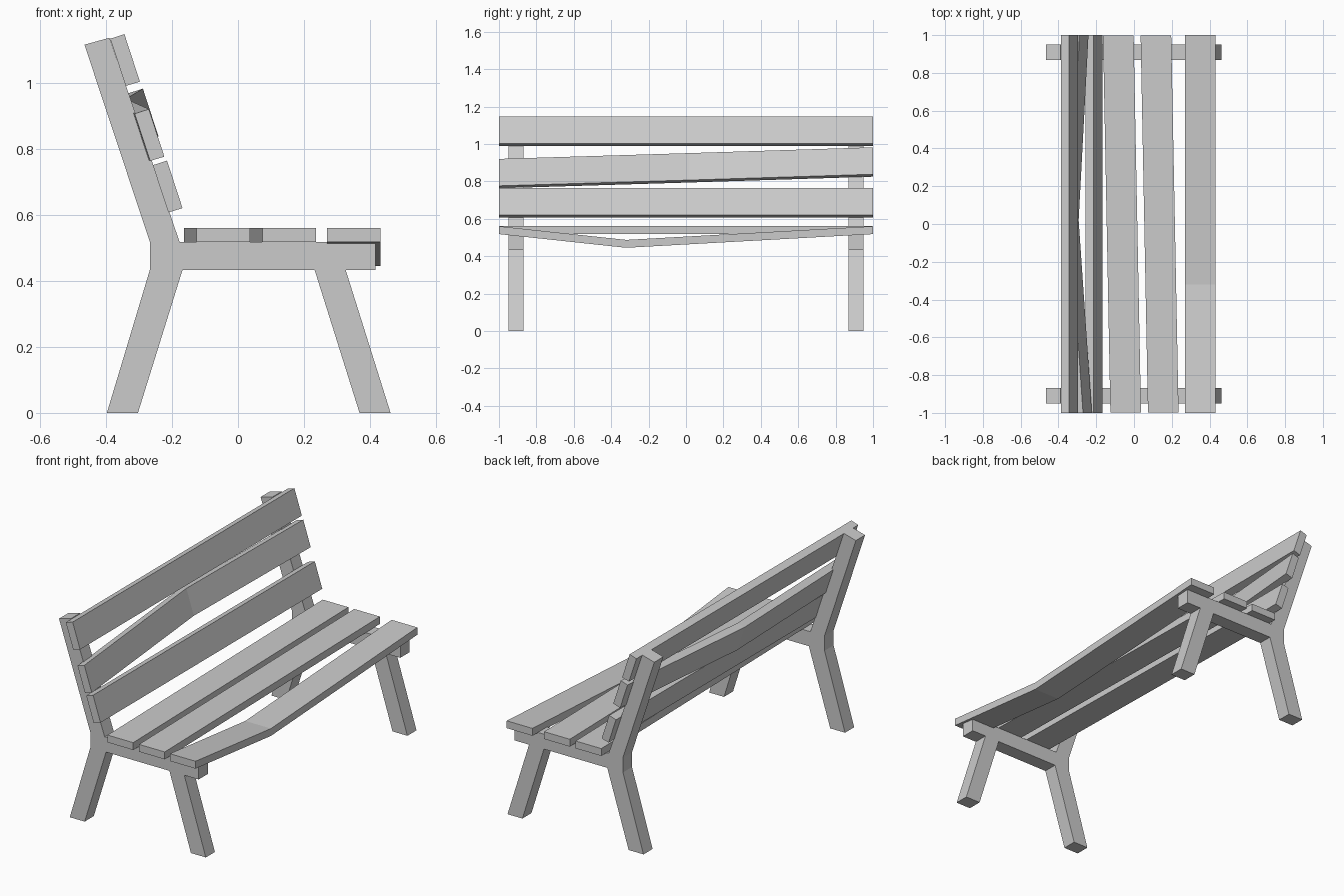
import bpy, bmesh

if "Cube" in bpy.data.objects:
    bpy.data.objects.remove(bpy.data.objects["Cube"])


def loft(name, profile, stations):
    """Sweep an x/z profile along y; each station is (y, x shift, z shift)."""
    bm = bmesh.new()
    rings = [[bm.verts.new((x + dx, y, z + dz)) for x, z in profile]
             for y, dx, dz in stations]
    n = len(profile)
    for a, b in zip(rings, rings[1:]):
        for i in range(n):
            j = (i + 1) % n
            bm.faces.new((a[i], a[j], b[j], b[i]))
    bm.faces.new(rings[0])
    bm.faces.new(rings[-1])
    bmesh.ops.recalc_face_normals(bm, faces=bm.faces)
    mesh = bpy.data.meshes.new(name)
    bm.to_mesh(mesh)
    bm.free()
    obj = bpy.data.objects.new(name, mesh)
    bpy.context.collection.objects.link(obj)
    return obj


# Side frames: back leg, back post, seat rail and front leg in one outline
frame = [(-0.397, 0), (-0.303, 0), (-0.168, 0.433), (0.232, 0.433),
         (0.368, 0), (0.462, 0), (0.326, 0.433), (0.417, 0.433),
         (0.417, 0.518), (-0.177, 0.518), (-0.389, 1.136),
         (-0.465, 1.115), (-0.267, 0.518), (-0.267, 0.433)]
side_frame = loft("side_frames", frame, [(-0.95, 0, 0), (-0.868, 0, 0)])
mirror = side_frame.modifiers.new("Mirror", 'MIRROR')
mirror.use_axis = (False, True, False)

# Seat slats: two skewed, the front one sagging
def seat_profile(x0, x1):
    return [(x0, 0.518), (x1, 0.518), (x1, 0.56), (x0, 0.56)]

skew = [(-0.998, 0, 0), (0.998, -0.039, 0)]
loft("rear_seat_slat", seat_profile(-0.125, 0.037), skew)
loft("middle_seat_slat", seat_profile(0.074, 0.236), skew)
loft("front_seat_slat", seat_profile(0.27, 0.432),
     [(-1, 0, 0), (-0.32, 0, -0.073), (1, 0, 0)])

# Backrest slats: cross-section leaning with the post
back = [(-0.258, 0.750), (-0.215, 0.764), (-0.168, 0.620), (-0.211, 0.607)]
loft("lower_back_slat", back, [(-1, 0, 0), (1, 0, 0)])
loft("middle_back_slat", back,
     [(-1, -0.055, 0.156), (0.02, -0.125, 0.187), (1, -0.073, 0.218)])
loft("upper_back_slat", back, [(-1, -0.129, 0.383), (1, -0.129, 0.383)])
